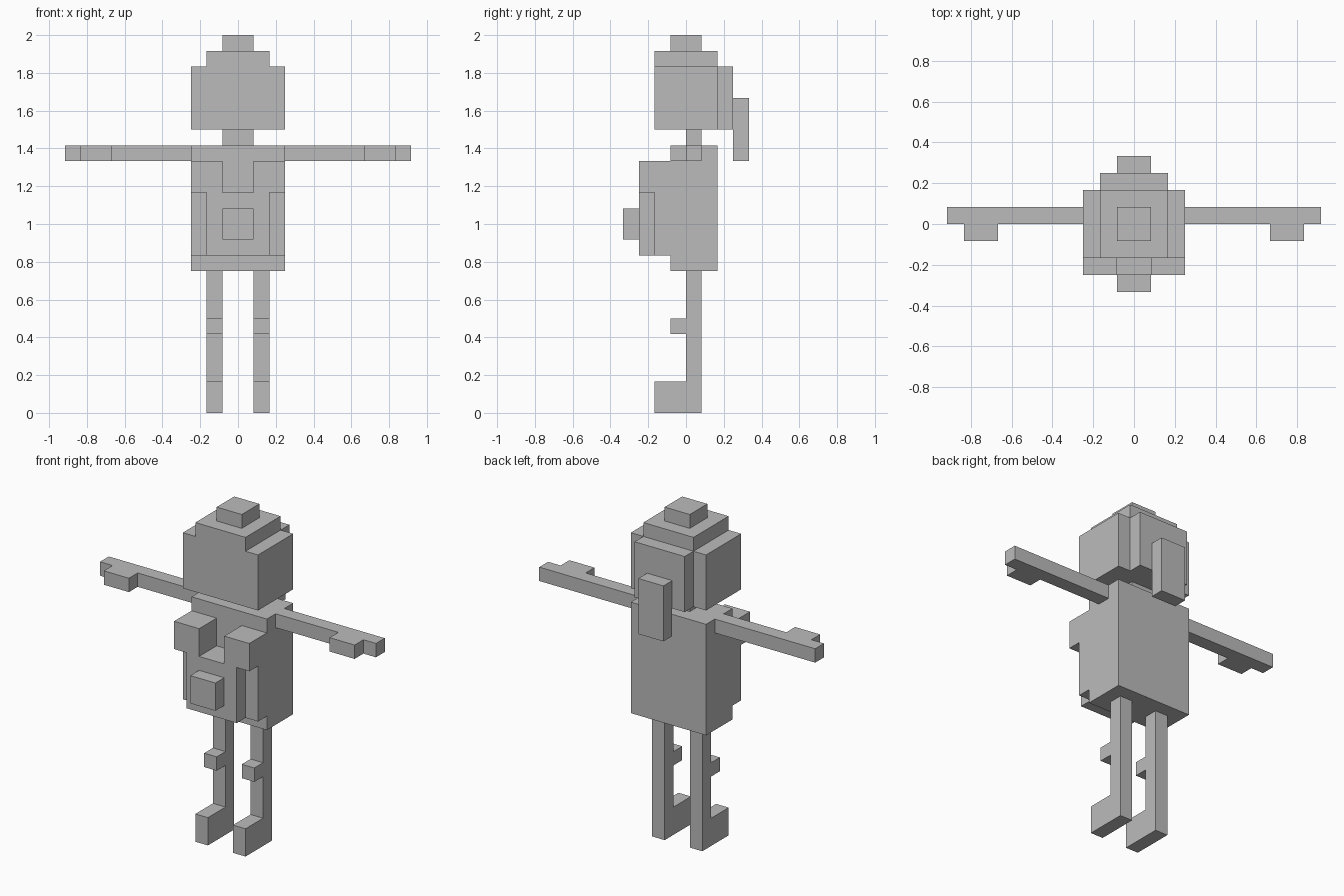
import bpy, bmesh
from itertools import product
from mathutils import Vector

if "Cube" in bpy.data.objects:
    bpy.data.objects.remove(bpy.data.objects["Cube"])

U = 1 / 12  # edge length of one block

grey = bpy.data.materials.new("plain grey")
grey.diffuse_color = (0.5, 0.5, 0.5, 1)
grey.use_nodes = True
grey.node_tree.nodes["Principled BSDF"].inputs["Base Color"].default_value = grey.diffuse_color


def box(x0, x1, y0, y1, z0, z1):
    """Set of unit blocks filling a box."""
    return set(product(range(x0, x1), range(y0, y1), range(z0, z1)))


def mirror(cells):
    """Same blocks on the other side of x = 0."""
    return {(-1 - x, y, z) for x, y, z in cells}


# Limbs, modelled on the +x side
leg = box(1, 2, 0, 1, 0, 9)
foot = box(1, 2, -2, 0, 0, 2)
knee = box(1, 2, -1, 0, 5, 6)
arm = box(3, 11, 0, 1, 16, 17)
hand = box(8, 10, -1, 0, 16, 17)

parts = {
    "torso": box(-3, 3, -1, 2, 9, 17),
    # Chest with a neckline notch and recessed lower sides
    "chest": (box(-3, 3, -3, -1, 10, 16) - box(-1, 1, -3, -1, 14, 16)
              - box(2, 3, -3, -2, 10, 14) - box(-3, -2, -3, -2, 10, 14)),
    "belly_pouch": box(-1, 1, -4, -3, 11, 13),
    "neck": box(-1, 1, 0, 1, 17, 18),
    "head": box(-3, 3, -2, 2, 18, 22) | box(-2, 2, -2, 2, 22, 23),
    "top_knot": box(-1, 1, -1, 1, 23, 24),
    "back_hair": box(-2, 2, 2, 3, 18, 22),
    "ponytail": box(-1, 1, 3, 4, 16, 20),
}
for name, cells in {"leg": leg, "foot": foot, "knee": knee,
                    "arm": arm, "hand": hand}.items():
    parts[name + "_left"] = cells
    parts[name + "_right"] = mirror(cells)

solid = set().union(*parts.values())


def build(name, cells):
    """Mesh the outer block faces of a part, merging flat areas."""
    bm = bmesh.new()
    for cell in cells:
        for axis, side in product(range(3), (0, 1)):
            near = list(cell)
            near[axis] += 2 * side - 1
            if tuple(near) in solid:
                continue
            base = Vector(cell)
            base[axis] += side
            a, b = Vector((0, 0, 0)), Vector((0, 0, 0))
            a[(axis + 1) % 3] = 1
            b[(axis + 2) % 3] = 1
            corners = [base, base + a, base + a + b, base + b]
            if not side:
                corners.reverse()
            bm.faces.new([bm.verts.new(c * U) for c in corners])
    bmesh.ops.remove_doubles(bm, verts=bm.verts[:], dist=0.001)
    bmesh.ops.dissolve_limit(bm, angle_limit=0.01,
                             verts=bm.verts[:], edges=bm.edges[:])
    mesh = bpy.data.meshes.new(name)
    bm.to_mesh(mesh)
    bm.free()
    mesh.materials.append(grey)
    bpy.context.collection.objects.link(bpy.data.objects.new(name, mesh))


for part_name, part_cells in parts.items():
    build(part_name, part_cells)
